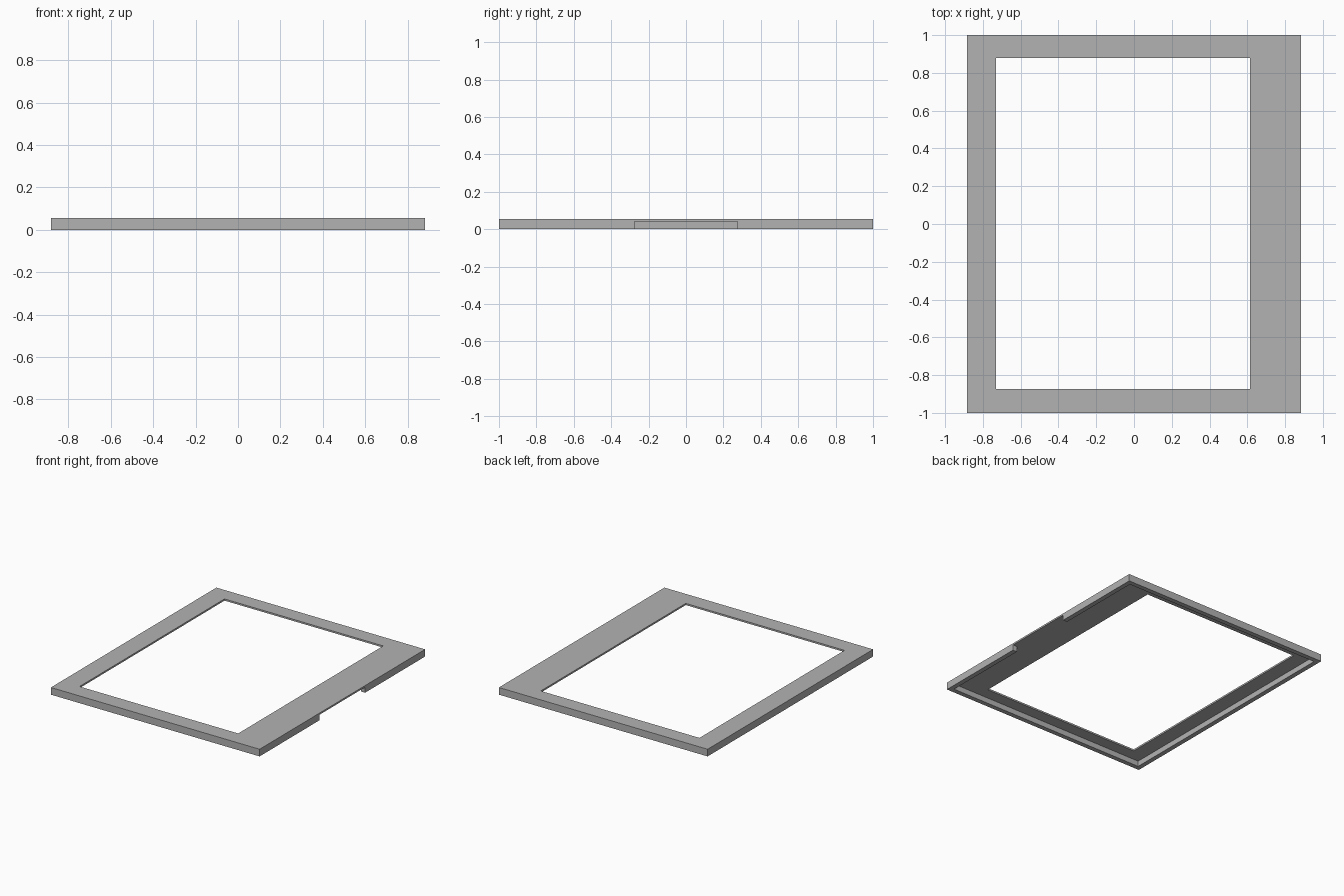
import bpy
import bmesh

cube = bpy.data.objects.get("Cube")
if cube:
    bpy.data.objects.remove(cube, do_unlink=True)

HX, HY, HEIGHT = 0.883, 1.0, 0.055   # outer half sizes and height
WALL, PLATE_Z = 0.036, 0.042         # rim thickness, underside of the top plate
NOTCH = 0.275                        # half width of the gap in the left rim

grey = bpy.data.materials.new("plain grey")
grey.use_nodes = True
colour = (0.45, 0.45, 0.45, 1)
grey.diffuse_color = colour
grey.node_tree.nodes["Principled BSDF"].inputs["Base Color"].default_value = colour


def prism(name, outline, z0, z1):
    """Extrude a counter-clockwise plan outline from z0 to z1."""
    bm = bmesh.new()
    base = bm.faces.new([bm.verts.new((x, y, z0)) for x, y in outline])
    top = bmesh.ops.extrude_face_region(bm, geom=[base])["geom"]
    bmesh.ops.translate(bm, vec=(0, 0, z1 - z0),
                        verts=[v for v in top if isinstance(v, bmesh.types.BMVert)])
    bmesh.ops.recalc_face_normals(bm, faces=bm.faces)
    mesh = bpy.data.meshes.new(name)
    bm.to_mesh(mesh)
    bm.free()
    mesh.materials.append(grey)
    obj = bpy.data.objects.new(name, mesh)
    bpy.context.collection.objects.link(obj)
    return obj


def rect(x0, x1, y0, y1):
    return [(x0, y0), (x1, y0), (x1, y1), (x0, y1)]


def cut(target, cutter):
    mod = target.modifiers.new(cutter.name, 'BOOLEAN')
    mod.operation = 'DIFFERENCE'
    mod.solver = 'EXACT'
    mod.object = cutter
    bpy.ops.object.select_all(action='DESELECT')
    bpy.context.view_layer.objects.active = target
    target.select_set(True)
    bpy.ops.object.modifier_apply(modifier=mod.name)
    bpy.data.objects.remove(cutter, do_unlink=True)


# Solid slab for the frame
frame = prism("window_frame", rect(-HX, HX, -HY, HY), 0, HEIGHT)

# Hollow underside, running out through the gap in the left rim
ix, iy = HX - WALL, HY - WALL
pocket = [(-ix, -iy), (ix, -iy), (ix, -NOTCH), (HX + 0.1, -NOTCH),
          (HX + 0.1, NOTCH), (ix, NOTCH), (ix, iy), (-ix, iy)]
cut(frame, prism("pocket_cutter", pocket, -0.1, PLATE_Z))

# Off-centre rectangular opening
cut(frame, prism("opening_cutter", rect(-0.73, 0.613, -0.873, 0.88), -0.2, 0.2))
